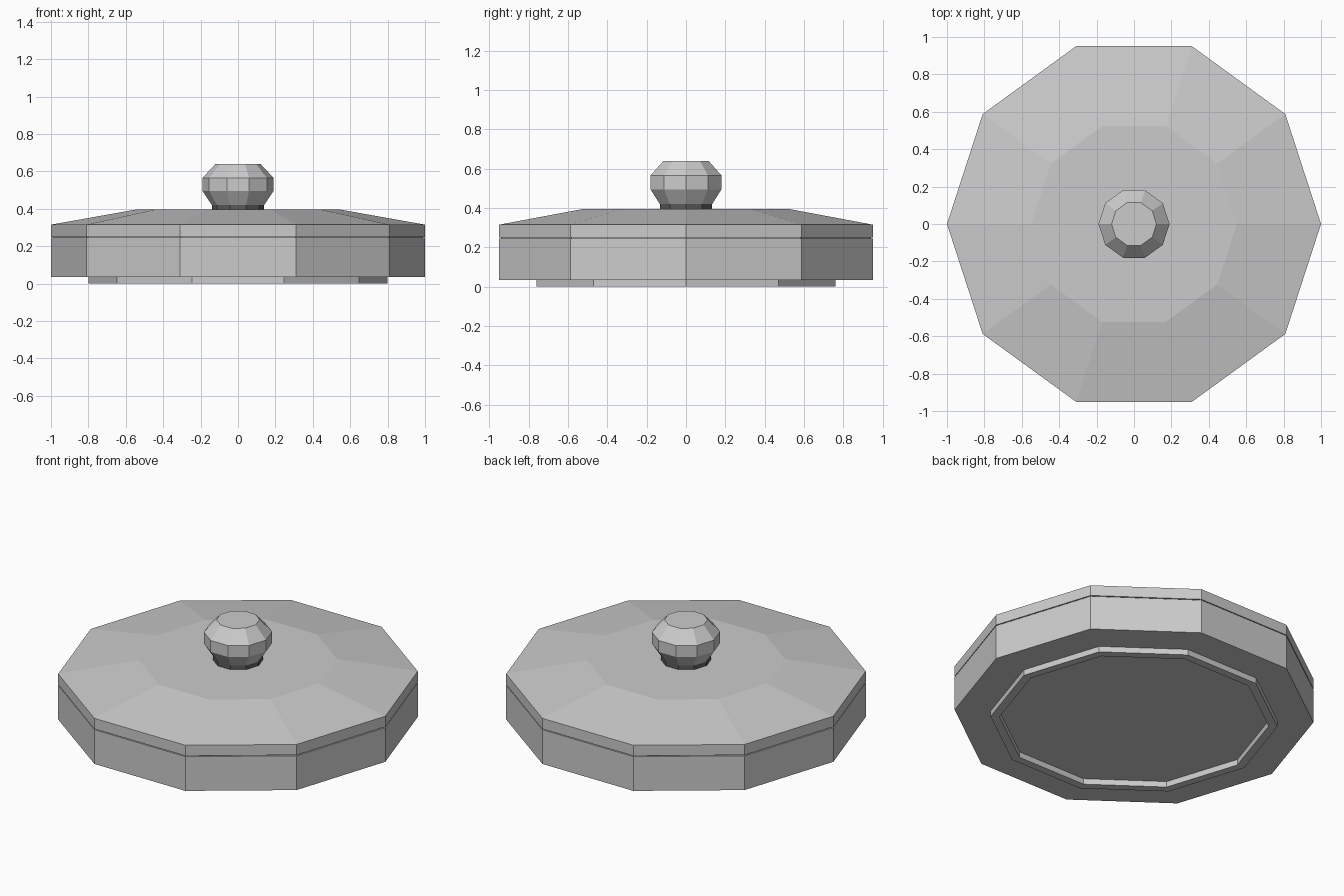
import bpy, bmesh, math

cube = bpy.data.objects.get("Cube")
if cube:
    bpy.data.objects.remove(cube)

SIDES = 10


def material(name, value):
    m = bpy.data.materials.new(name)
    m.use_nodes = True
    colour = (value, value, value, 1)
    m.diffuse_color = colour
    m.node_tree.nodes["Principled BSDF"].inputs["Base Color"].default_value = colour
    return m


def lathe(name, profile, mat, closed=False):
    """Spin a (radius, height) profile into a flat-faced ten-sided solid."""
    bm = bmesh.new()
    rings = []
    for r, z in profile:
        rings.append([bm.verts.new((r * math.cos(math.tau * i / SIDES),
                                    r * math.sin(math.tau * i / SIDES), z))
                      for i in range(SIDES)])
    pairs = list(zip(rings, rings[1:]))
    if closed:
        pairs.append((rings[-1], rings[0]))
    else:
        bm.faces.new(rings[0])
        bm.faces.new(rings[-1])
    for low, high in pairs:
        for i in range(SIDES):
            j = (i + 1) % SIDES
            bm.faces.new((low[i], low[j], high[j], high[i]))
    bmesh.ops.recalc_face_normals(bm, faces=bm.faces)
    mesh = bpy.data.meshes.new(name)
    bm.to_mesh(mesh)
    bm.free()
    mesh.materials.append(mat)
    obj = bpy.data.objects.new(name, mesh)
    bpy.context.collection.objects.link(obj)
    return obj


grey = material("light grey", 0.6)
dark = material("dark grey", 0.1)

# Foot: shallow raised ring under the body
lathe("foot_ring", [(0.80, 0), (0.80, 0.035), (0.75, 0.035), (0.75, 0)], grey, closed=True)

# Body, with a fine seam below the rim and a sloping shoulder
lathe("body", [(1, 0.035), (1, 0.245), (0.99, 0.245), (0.99, 0.25),
               (1, 0.25), (1, 0.315), (0.55, 0.395)], grey)

# Knob on its short neck
lathe("knob_neck", [(0.14, 0.395), (0.14, 0.42)], dark)
lathe("knob", [(0.14, 0.42), (0.19, 0.495), (0.19, 0.565), (0.12, 0.64)], grey)
